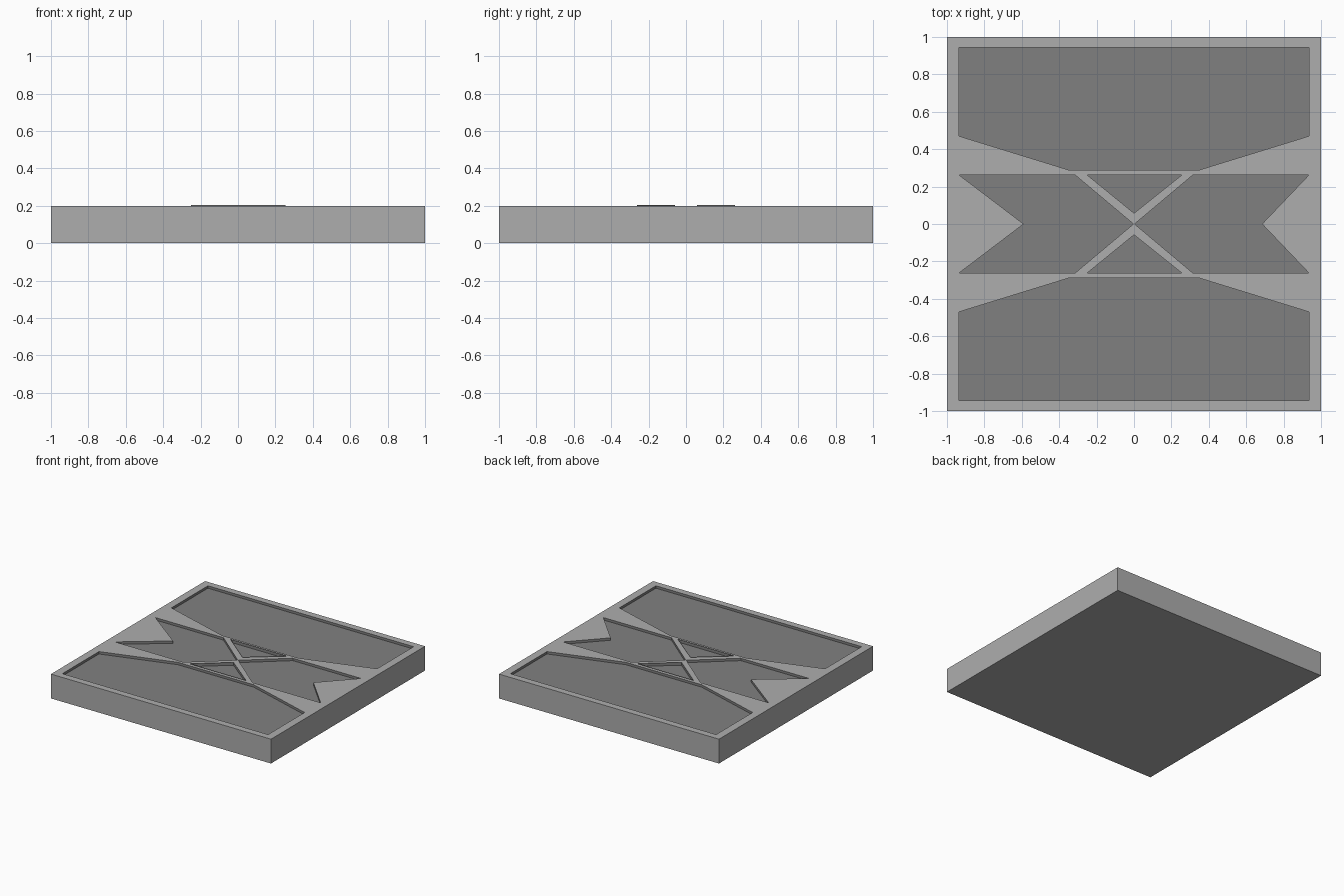
import bpy, bmesh

if "Cube" in bpy.data.objects:
    bpy.data.objects.remove(bpy.data.objects["Cube"])

TOP, FLOOR, LIP = 0.2, 0.18, 0.204


def mirror_y(pts):
    return [(x, -y) for x, y in pts]


# Outlines of the sunken areas, seen from above
field = [(-0.935, 0.945), (0.935, 0.945), (0.935, 0.47),
         (0.345, 0.288), (-0.345, 0.288), (-0.935, 0.47)]
wedge = [(-0.25, 0.262), (0.255, 0.262), (0, 0.058)]


def ribbon(side, notch):
    pts = [(0.935, 0.262), (0.315, 0.262), (0.003, 0),
           (0.315, -0.262), (0.935, -0.262), (notch, 0)]
    return [(side * x, y) for x, y in pts]


outlines = {
    "back_field": field,
    "front_field": mirror_y(field),
    "back_wedge": wedge,
    "front_wedge": mirror_y(wedge),
    "left_ribbon": ribbon(-1, 0.59),
    "right_ribbon": ribbon(1, 0.685),
}


def add_object(name, bm):
    mesh = bpy.data.meshes.new(name)
    bm.to_mesh(mesh)
    bm.free()
    obj = bpy.data.objects.new(name, mesh)
    bpy.context.collection.objects.link(obj)
    return obj


def flat_face(bm, pts, z):
    face = bm.faces.new([bm.verts.new((x, y, z)) for x, y in pts])
    face.normal_update()
    if face.normal.z < 0:
        face.normal_flip()
    return face


def raise_face(bm, face, height):
    new = bmesh.ops.extrude_face_region(bm, geom=[face], use_keep_orig=True)["geom"]
    verts = [v for v in new if isinstance(v, bmesh.types.BMVert)]
    bmesh.ops.translate(bm, verts=verts, vec=(0, 0, height))


def grey(name, value):
    mat = bpy.data.materials.new(name)
    mat.diffuse_color = (value, value, value, 1)
    mat.use_nodes = True
    mat.node_tree.nodes["Principled BSDF"].inputs["Base Color"].default_value = mat.diffuse_color
    return mat


mid = grey("mid_grey", 0.42)
dark = grey("dark_grey", 0.216)

# Square slab
bm = bmesh.new()
raise_face(bm, flat_face(bm, [(-1, -1), (1, -1), (1, 1), (-1, 1)], 0), TOP)
bmesh.ops.recalc_face_normals(bm, faces=bm.faces)
slab = add_object("slab", bm)

# Pockets cut into the slab's top
bm = bmesh.new()
for pts in outlines.values():
    raise_face(bm, flat_face(bm, pts, FLOOR - 0.001), 0.1)
bmesh.ops.recalc_face_normals(bm, faces=bm.faces)
cutter = add_object("pocket_cutter", bm)
cut = slab.modifiers.new("pockets", 'BOOLEAN')
cut.operation = 'DIFFERENCE'
cut.solver = 'EXACT'
cut.object = cutter
bpy.context.view_layer.objects.active = slab
bpy.ops.object.modifier_apply(modifier=cut.name)
bpy.data.objects.remove(cutter)

# Slab is mid grey, pocket walls are dark
slab.data.materials.clear()
slab.data.materials.append(mid)
slab.data.materials.append(dark)
for poly in slab.data.polygons:
    poly.material_index = int(0.15 < poly.center.z < TOP - 0.001)

# Dark floors inside the pockets
for name, pts in outlines.items():
    bm = bmesh.new()
    flat_face(bm, pts, FLOOR)
    add_object(name + "_floor", bm).data.materials.append(dark)

# Hairline lips around the two wedges
for name in ("back_wedge", "front_wedge"):
    bm = bmesh.new()
    pts = outlines[name]
    low = [bm.verts.new((x, y, TOP)) for x, y in pts]
    high = [bm.verts.new((x, y, LIP)) for x, y in pts]
    for i in range(len(pts)):
        j = (i + 1) % len(pts)
        bm.faces.new((low[i], low[j], high[j], high[i]))
    add_object(name + "_lip", bm).data.materials.append(dark)
